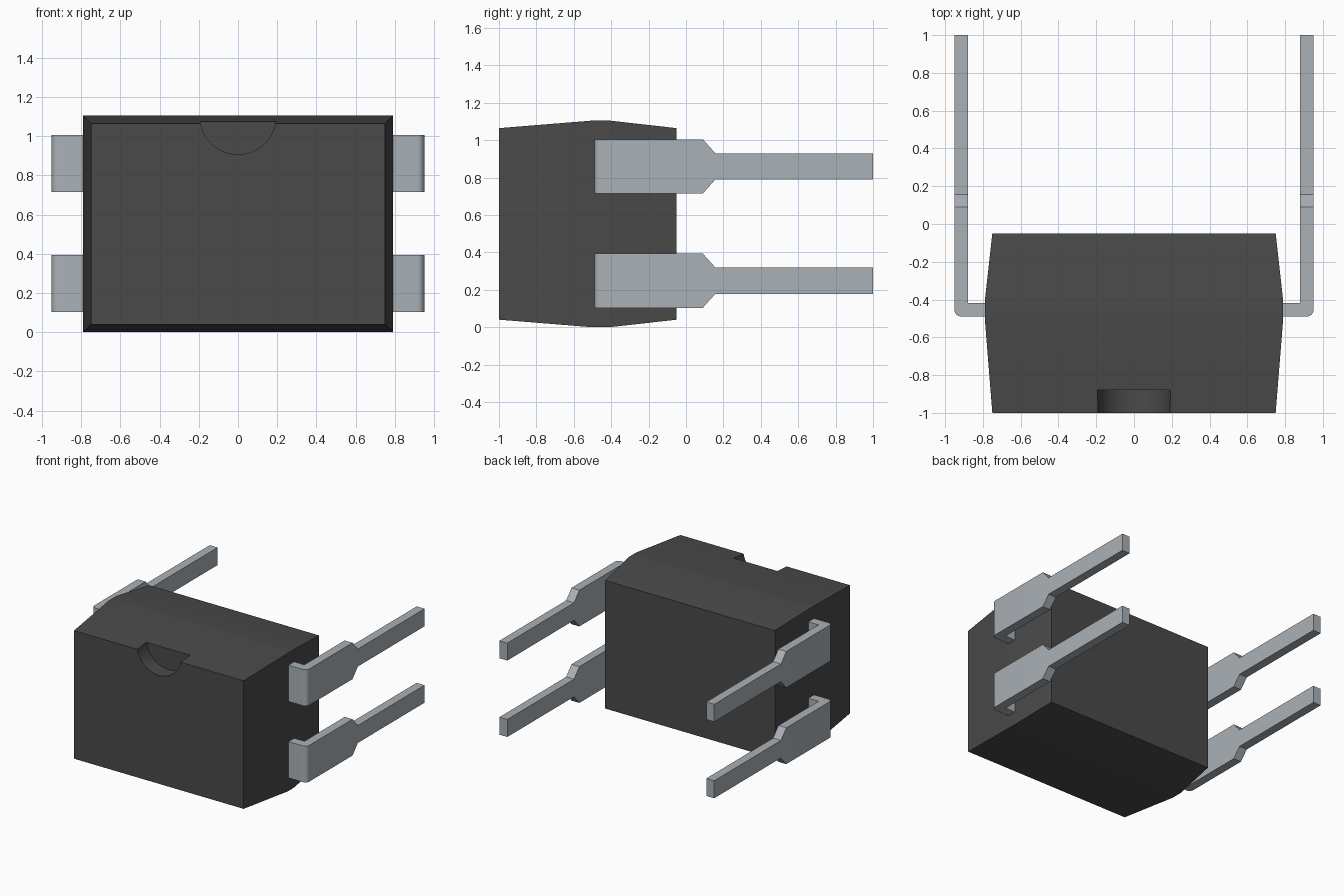
import bpy, bmesh, math
from mathutils import Vector

cube = bpy.data.objects.get("Cube")
if cube:
    bpy.data.objects.remove(cube, do_unlink=True)


def material(name, rgb):
    m = bpy.data.materials.new(name)
    m.use_nodes = True
    m.diffuse_color = (*rgb, 1)
    m.node_tree.nodes["Principled BSDF"].inputs["Base Color"].default_value = (*rgb, 1)
    return m


def make_object(name, bm, mat):
    bmesh.ops.recalc_face_normals(bm, faces=bm.faces)
    me = bpy.data.meshes.new(name)
    bm.to_mesh(me)
    bm.free()
    me.materials.append(mat)
    ob = bpy.data.objects.new(name, me)
    bpy.context.collection.objects.link(ob)
    return ob


def smooth(ob):
    bpy.ops.object.select_all(action='DESELECT')
    ob.select_set(True)
    bpy.context.view_layer.objects.active = ob
    bpy.ops.object.shade_smooth_by_angle(angle=math.radians(30))


dark = material("dark plastic", (0.068, 0.068, 0.068))
metal = material("grey metal", (0.40, 0.44, 0.47))
MID = 0.5525  # height of the body's middle

# Body: rectangular rings along y, drafted towards both ends
bm = bmesh.new()
rings = []
for y, hx, hz in [(-1, .75, .512), (-.5, .79, .5525), (-.41, .79, .5525), (-.05, .75, .512)]:
    rings.append([bm.verts.new((sx * hx, y, MID + sz * hz))
                  for sx, sz in [(-1, -1), (1, -1), (1, 1), (-1, 1)]])
for a, b in zip(rings, rings[1:]):
    for i in range(4):
        j = (i + 1) % 4
        bm.faces.new((a[i], a[j], b[j], b[i]))
bm.faces.new(rings[0])
bm.faces.new(rings[-1])
body = make_object("body", bm, dark)

# Half-round notch cut into the top front edge
bm = bmesh.new()
ring = [bm.verts.new((.195 * math.cos(t * math.tau / 48), -1.1,
                      1.102 + .195 * math.sin(t * math.tau / 48))) for t in range(48)]
disc = bm.faces.new(ring)
ext = bmesh.ops.extrude_face_region(bm, geom=[disc])
bmesh.ops.translate(bm, vec=(0, .22, 0),
                    verts=[g for g in ext["geom"] if isinstance(g, bmesh.types.BMVert)])
cutter = make_object("notch_cutter", bm, dark)
cutter.hide_render = True
mod = body.modifiers.new("notch", 'BOOLEAN')
mod.operation = 'DIFFERENCE'
mod.solver = 'EXACT'
mod.object = cutter
bpy.context.view_layer.objects.active = body
bpy.ops.object.modifier_apply(modifier=mod.name)
bpy.data.objects.remove(cutter, do_unlink=True)
smooth(body)


def lead(name, side, z):
    """Bent flat pin: wide L-shaped base, tapered shoulder, narrow tip."""
    bm = bmesh.new()
    r = .035
    bend = [(.95 - r + r * math.sin(a), -.49 + r - r * math.cos(a))
            for a in [k * math.pi / 12 for k in range(7)]]
    profile = [(.72, -.49)] + bend + [(.95, .09), (.88, .09), (.88, -.418), (.72, -.418)]
    base = bm.faces.new([bm.verts.new((side * x, y, z - .145)) for x, y in profile])
    ext = bmesh.ops.extrude_face_region(bm, geom=[base])
    bmesh.ops.translate(bm, vec=(0, 0, .29),
                        verts=[g for g in ext["geom"] if isinstance(g, bmesh.types.BMVert)])
    # Grow the shoulder and the tip out of the rear end face
    end = next(f for f in bm.faces if all(abs(v.co.y - .09) < 1e-4 for v in f.verts))
    for y, half in [(.157, .07), (1, .07)]:
        new = bmesh.ops.extrude_discrete_faces(bm, faces=[end])["faces"][0]
        for v in new.verts:
            v.co.y = y
            v.co.z = z + math.copysign(half, v.co.z - z)
        end = new
    smooth(make_object(name, bm, metal))


for label, side in (("left", 1), ("right", -1)):
    lead("upper_lead_" + label, side, .86)
    lead("lower_lead_" + label, side, .249)
